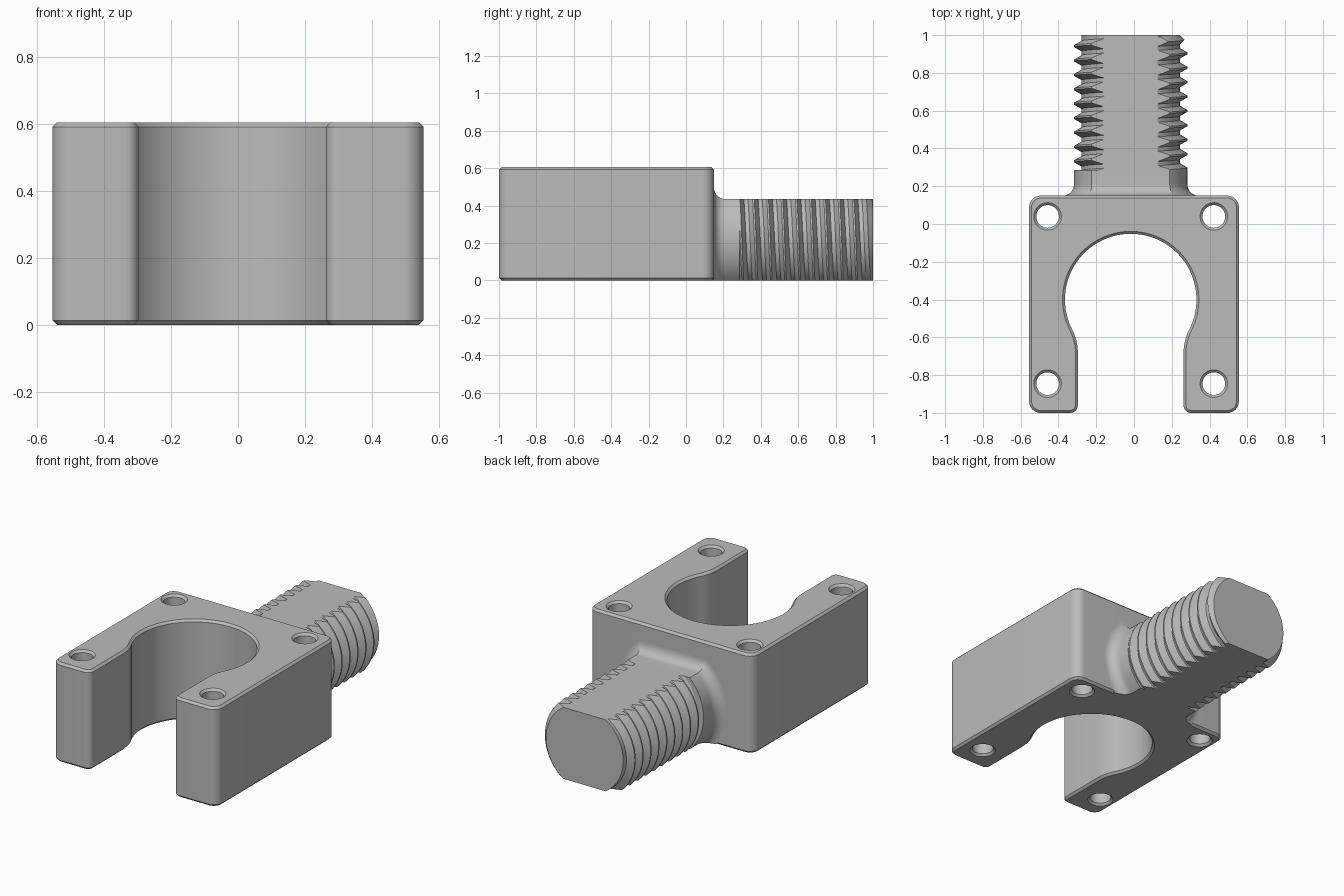
import bpy, bmesh
from math import sin, cos, asin, pi, radians, tau
from mathutils import Vector

cube = bpy.data.objects.get("Cube")
if cube:
    bpy.data.objects.remove(cube, do_unlink=True)

GREY = (0.5, 0.5, 0.5, 1)
metal = bpy.data.materials.new("plain grey")
metal.use_nodes = True
metal.diffuse_color = GREY
metal.node_tree.nodes["Principled BSDF"].inputs["Base Color"].default_value = GREY

CX = -0.0175            # centre line of bore, holes and stud
HEIGHT, CHAMFER = 0.605, 0.013


def finish(bm, name):
    """Turn a bmesh into a named, shaded object."""
    bmesh.ops.recalc_face_normals(bm, faces=bm.faces)
    mesh = bpy.data.meshes.new(name)
    bm.to_mesh(mesh)
    bm.free()
    mesh.materials.append(metal)
    obj = bpy.data.objects.new(name, mesh)
    bpy.context.collection.objects.link(obj)
    bpy.ops.object.select_all(action='DESELECT')
    obj.select_set(True)
    bpy.context.view_layer.objects.active = obj
    bpy.ops.object.shade_smooth_by_angle(angle=radians(25))
    return obj


def arc(x, y, r, start, end, n):
    angles = [radians(start + (end - start) * i / n) for i in range(n + 1)]
    return [Vector((x + r * cos(a), y + r * sin(a))) for a in angles]


def mirror(points, axis):
    return [Vector((2 * axis - p.x, p.y)) for p in reversed(points)]


def inset(points, d):
    """Move a closed loop into the solid lying on its left side."""
    out = []
    for i, p in enumerate(points):
        a = (p - points[i - 1]).normalized()
        b = (points[(i + 1) % len(points)] - p).normalized()
        na, nb = Vector((-a.y, a.x)), Vector((-b.y, b.x))
        out.append(p + (na + nb) * d / (1 + na.dot(nb)))
    return out


def bridge(bm, low, high):
    n = len(low)
    for i in range(n):
        j = (i + 1) % n
        bm.faces.new((low[i], low[j], high[j], high[i]))


# Clamp body: forked outline with keyhole bore and four screw holes
inner = (arc(CX, -0.4, 0.348, 90, -27.4, 40)
         + arc(CX + 0.54, -0.68, 0.26, 152.6, 180, 10)
         + arc(CX + 0.32, -0.96, 0.04, 180, 270, 8))
outer = arc(0.495, -0.94, 0.06, -90, 0, 10) + arc(0.495, 0.09, 0.06, 0, 90, 10)
outline = inner + outer + mirror(outer, 0) + mirror(inner, CX)[:-1]
loops = [outline]
for side in (-1, 1):
    for y in (0.04, -0.845):
        loops.append(arc(CX + side * 0.44, y, 0.06, 360, 0, 40)[:-1])

bm = bmesh.new()
rims = {0: [], HEIGHT: []}
levels = ((0, CHAMFER), (CHAMFER, 0), (HEIGHT - CHAMFER, 0), (HEIGHT, CHAMFER))
for loop in loops:
    previous = None
    for z, d in levels:
        ring = [bm.verts.new((p.x, p.y, z)) for p in inset(loop, d)]
        if previous:
            bridge(bm, previous, ring)
        if z in rims:
            rims[z].append(ring)
        previous = ring
for rings in rims.values():
    edges = [bm.edges.get((r[i - 1], r[i])) for r in rings for i in range(len(r))]
    bmesh.ops.triangle_fill(bm, edges=edges, use_beauty=True)
finish(bm, "clamp_body")

# Stud dimensions
RADIUS, ROOT, HALF = 0.3, 0.26, 0.2175
THREAD_START, END, PITCH = 0.285, 1.0, 0.0762

# Neck: flat-sided round section flaring into the body
bm = bmesh.new()
sections = [(0.137, 0.06)]
for i in range(11):
    t = pi / 2 * (1 - i / 10)
    sections.append((0.21 - 0.06 * sin(t), 0.06 - 0.06 * cos(t)))
sections.append((THREAD_START, 0))
rings = []
for y, d in sections:
    r = RADIUS + d
    low, high = -asin(HALF / r), asin((HALF + d) / r)
    side = [low + (high - low) * i / 24 for i in range(25)]
    angles = side + [pi - a for a in reversed(side)]
    rings.append([bm.verts.new((CX + r * cos(a), y, HALF + r * sin(a))) for a in angles])
for a, b in zip(rings, rings[1:]):
    bridge(bm, a, b)
bm.faces.new(rings[0])
finish(bm, "stud_neck")

# Threaded stud: helical grid, then flats sliced off top and bottom
SEGMENTS = 96
CREST = 0.294           # height of the first crest on the +x side
STEPS = (0.06, 0.36, 0.64, 0.94)


def thread_radius(y, a):
    phase = ((y - CREST + PITCH * a / tau) / PITCH) % 1
    tri = min(phase, 1 - phase)
    depth = min(max((tri - 0.06) / 0.30, 0), 1)
    r = RADIUS - (RADIUS - ROOT) * depth
    return min(r, ROOT + max(END - y, 0))


bm = bmesh.new()
columns = []
for i in range(SEGMENTS + 1):
    a = pi / 2 + tau * i / SEGMENTS
    ys = [THREAD_START]
    for turn in range(-2, 13):
        for step in STEPS:
            y = CREST + PITCH * (turn + step - a / tau)
            ys.append(min(max(y, THREAD_START), END))
    radii = [RADIUS] + [thread_radius(y, a) for y in ys[1:]]
    columns.append([bm.verts.new((CX + r * cos(a), y, HALF + r * sin(a)))
                    for y, r in zip(ys, radii)])
for a, b in zip(columns, columns[1:]):
    for j in range(len(a) - 1):
        bm.faces.new((a[j], b[j], b[j + 1], a[j + 1]))
bmesh.ops.remove_doubles(bm, verts=bm.verts, dist=0.0002)
bmesh.ops.holes_fill(bm, edges=[e for e in bm.edges if e.is_boundary], sides=0)
for z, up in ((0, -1), (2 * HALF, 1)):
    geom = bm.verts[:] + bm.edges[:] + bm.faces[:]
    cut = bmesh.ops.bisect_plane(bm, geom=geom, plane_co=(0, 0, z),
                                 plane_no=(0, 0, up), clear_outer=True)
    edges = [e for e in cut["geom_cut"] if isinstance(e, bmesh.types.BMEdge)]
    bmesh.ops.triangle_fill(bm, edges=edges, use_beauty=True, normal=(0, 0, up))
finish(bm, "threaded_stud")
